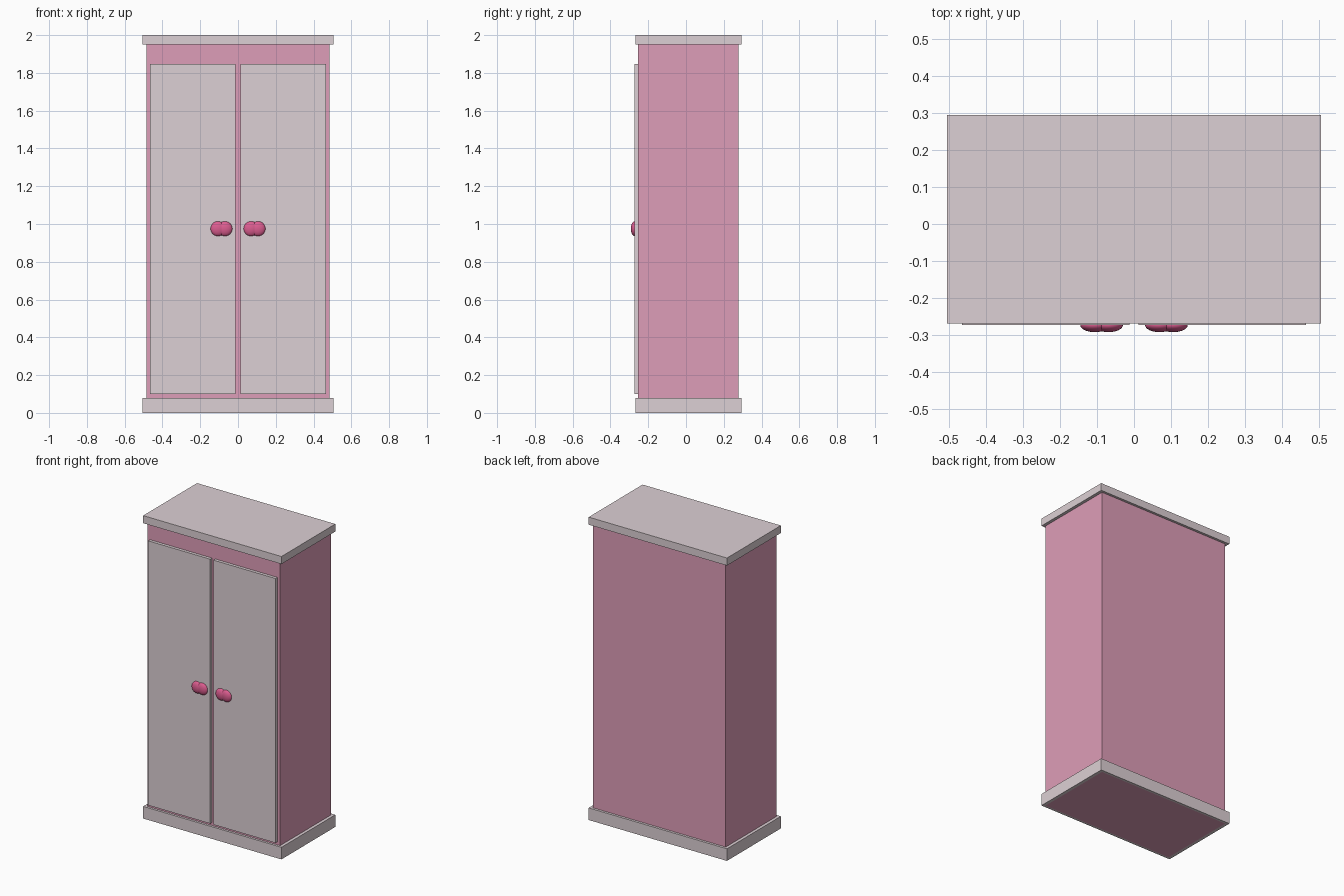
import bpy
import bmesh
from mathutils import Matrix

if "Cube" in bpy.data.objects:
    bpy.data.objects.remove(bpy.data.objects["Cube"])


def material(name, rgb):
    m = bpy.data.materials.new(name)
    m.diffuse_color = (*rgb, 1)
    m.use_nodes = True
    m.node_tree.nodes["Principled BSDF"].inputs["Base Color"].default_value = m.diffuse_color
    return m


PALE = material("pale_panel", (0.72, 0.63, 0.66))
PINK = material("pink_body", (0.73, 0.34, 0.48))
ROSE = material("rose_knob", (0.72, 0.11, 0.28))


def add_object(name, bm, mat):
    mesh = bpy.data.meshes.new(name)
    bm.to_mesh(mesh)
    bm.free()
    mesh.materials.append(mat)
    obj = bpy.data.objects.new(name, mesh)
    bpy.context.collection.objects.link(obj)
    return obj


def add_box(bm, lo, hi):
    size = [b - a for a, b in zip(lo, hi)]
    mid = [(a + b) / 2 for a, b in zip(lo, hi)]
    bmesh.ops.create_cube(bm, size=1, matrix=Matrix.Translation(mid) @ Matrix.Diagonal((*size, 1)))


def box(name, lo, hi, mat):
    bm = bmesh.new()
    add_box(bm, lo, hi)
    return add_object(name, bm, mat)


# Cabinet body, reaching the floor inside the plinth
X, Y0, Y1 = 0.485, -0.253, 0.278
box("body", (-X, Y0, 0), (X, Y1, 1.96), PINK)

# Top slab
SX, SY0, SY1 = 0.505, -0.268, 0.294
box("top_slab", (-SX, SY0, 1.95), (SX, SY1, 2.0), PALE)

# Plinth: a band around the foot of the body
bm = bmesh.new()
outer = [(-SX, SY0), (SX, SY0), (SX, SY1), (-SX, SY1)]
inner = [(-X, Y0), (X, Y0), (X, Y1), (-X, Y1)]
rings = [[bm.verts.new((x, y, z)) for x, y in loop]
         for loop, z in ((outer, 0), (outer, 0.08), (inner, 0.08), (inner, 0))]
for k in range(4):
    a, b = rings[k], rings[(k + 1) % 4]
    for i in range(4):
        j = (i + 1) % 4
        bm.faces.new((a[i], a[j], b[j], b[i]))
add_object("plinth", bm, PALE)

# Doors and their double knobs, mirrored left and right
for side, s in (("left", -1), ("right", 1)):
    x0, x1 = sorted((s * 0.012, s * 0.465))
    box(f"{side}_door", (x0, -0.273, 0.10), (x1, Y0 + 0.005, 1.846), PALE)
    for part, x in (("inner", 0.069), ("outer", 0.106)):
        bm = bmesh.new()
        place = Matrix.Translation((s * x, -0.273, 0.975)) @ Matrix.Diagonal((0.039, 0.019, 0.039, 1))
        bmesh.ops.create_uvsphere(bm, u_segments=32, v_segments=16, radius=1, matrix=place)
        for f in bm.faces:
            f.smooth = True
        add_object(f"{side}_{part}_knob", bm, ROSE)
